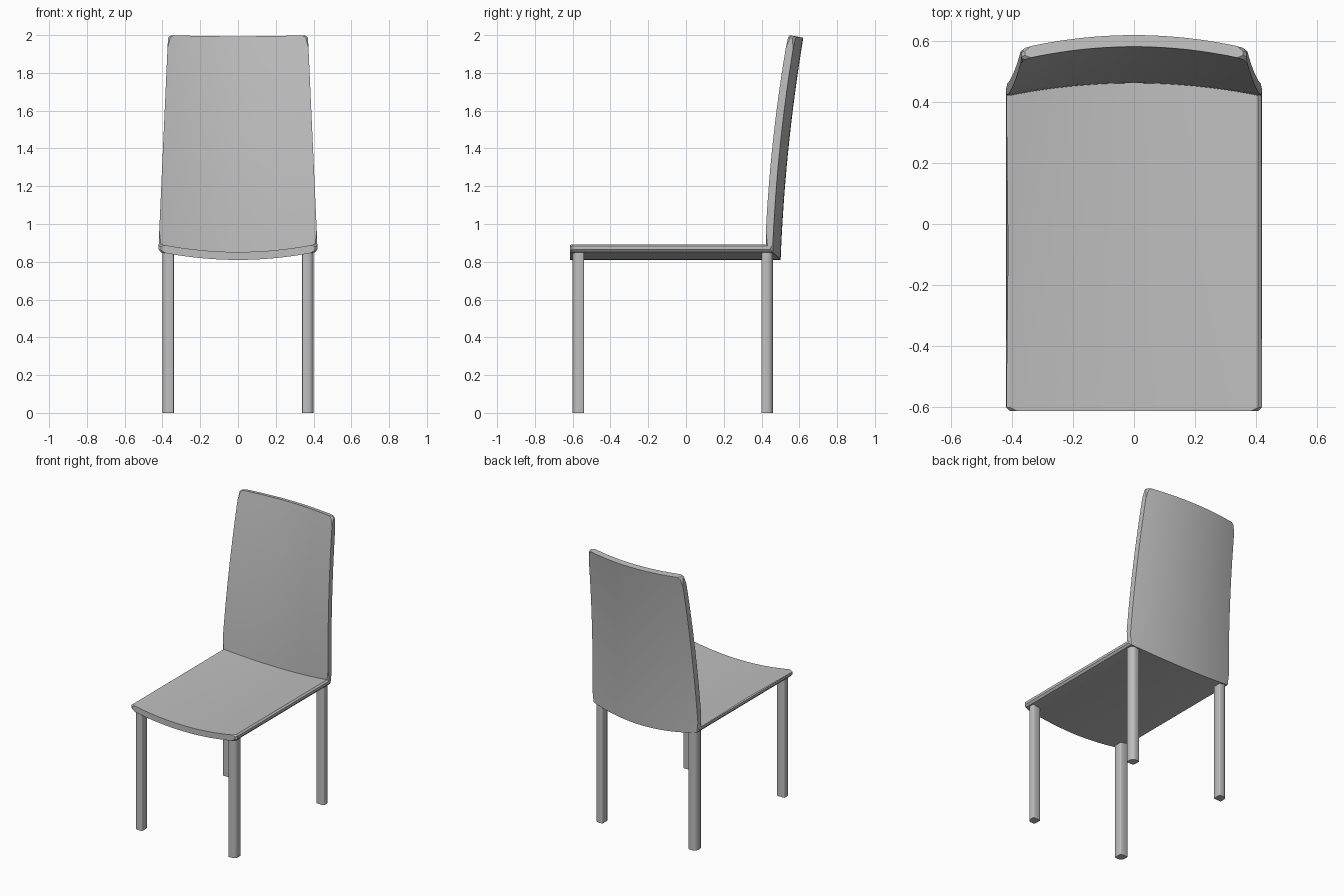
import bpy, bmesh, math

cube = bpy.data.objects.get("Cube")
if cube:
    bpy.data.objects.remove(cube, do_unlink=True)

grey = bpy.data.materials.new("light grey")
grey.use_nodes = True
COLOUR = (0.52, 0.52, 0.52, 1)
grey.diffuse_color = COLOUR
grey.node_tree.nodes["Principled BSDF"].inputs["Base Color"].default_value = COLOUR


def finish(bm, name, angle):
    """Turn a bmesh into a smooth shaded grey object."""
    bmesh.ops.recalc_face_normals(bm, faces=bm.faces[:])
    mesh = bpy.data.meshes.new(name)
    bm.to_mesh(mesh)
    bm.free()
    mesh.materials.append(grey)
    obj = bpy.data.objects.new(name, mesh)
    bpy.context.collection.objects.link(obj)
    bpy.ops.object.select_all(action='DESELECT')
    obj.select_set(True)
    bpy.context.view_layer.objects.active = obj
    bpy.ops.object.shade_smooth_by_angle(angle=math.radians(angle))
    return obj


# Seat and back: one bent shell, dished across its width
SAG, HALF_W, COLS, ROWS = 0.043, 0.42, 24, 16
SEAT_TOP, SEAT_BOTTOM, FRONT_Y = 0.895, 0.853, -0.615

# stations along the side profile: (y, z, y sag, z sag, half width)
inner = [(FRONT_Y, SEAT_TOP, 0, 1, HALF_W)]
outer = [(FRONT_Y, SEAT_BOTTOM, 0, 1, HALF_W)]
for i in range(ROWS + 1):
    t = i / ROWS
    y = 0.42 + 0.045 * t + 0.075 * t * t
    drop = 1 - 0.85 * t
    width = HALF_W - 0.05 * t
    inner.append((y, SEAT_TOP + (2.0 - SEAT_TOP) * t, 1, drop, width))
    outer.append((y + 0.038, SEAT_BOTTOM + (1.992 - SEAT_BOTTOM) * t, 1, drop, width))

bm = bmesh.new()


def sheet(stations):
    rows = []
    for y, z, sy, sz, w in stations:
        row = []
        for c in range(COLS + 1):
            u = 2 * c / COLS - 1
            s = SAG * (1 - u * u)
            row.append(bm.verts.new((u * w, y + s * sy, z - s * sz)))
        rows.append(row)
    for a, b in zip(rows, rows[1:]):
        for c in range(COLS):
            bm.faces.new((a[c], a[c + 1], b[c + 1], b[c]))
    return rows


top, under = sheet(inner), sheet(outer)


def rim(rows):
    """Boundary loop of a sheet."""
    return (rows[0] + [r[-1] for r in rows[1:-1]]
            + rows[-1][::-1] + [r[0] for r in rows[-2:0:-1]])


rim_a, rim_b = rim(top), rim(under)
n = len(rim_a)
for i in range(n):
    j = (i + 1) % n
    bm.faces.new((rim_a[i], rim_a[j], rim_b[j], rim_b[i]))

# chamfer the rim and the four outer corners
edges = []
for loop in (rim_a, rim_b):
    edges += [bm.edges.get((loop[i], loop[(i + 1) % n])) for i in range(n)]
for r in (0, -1):
    for c in (0, -1):
        edges.append(bm.edges.get((top[r][c], under[r][c])))
bmesh.ops.bevel(bm, geom=edges, offset=0.012, segments=1,
                affect='EDGES', clamp_overlap=True)
finish(bm, "seat_and_back", 30)


# Legs: square posts whose outer corner is fully rounded
def leg(name, cx, cy, height=0.862, half=0.03):
    sx, sy = math.copysign(1, cx), math.copysign(1, cy)
    bm = bmesh.new()
    loop = []
    for k, (qx, qy) in enumerate([(1, 1), (-1, 1), (-1, -1), (1, -1)]):
        r, steps = (0.03, 8) if k == 0 else (0.006, 2)
        for s in range(steps + 1):
            a = math.radians(90 * k + 90 * s / steps)
            x = qx * (half - r) + r * math.cos(a)
            y = qy * (half - r) + r * math.sin(a)
            loop.append(bm.verts.new((cx + sx * x, cy + sy * y, 0)))
    bmesh.ops.remove_doubles(bm, verts=loop, dist=1e-5)
    face = bm.faces.new([v for v in loop if v.is_valid])
    ext = bmesh.ops.extrude_face_region(bm, geom=[face], use_keep_orig=True)
    for v in ext["geom"]:
        if isinstance(v, bmesh.types.BMVert):
            v.co.z = height
    finish(bm, name, 50)


for side, x in (("left", 0.37), ("right", -0.37)):
    leg("front_leg_" + side, x, -0.57)
    leg("back_leg_" + side, x, 0.43)
